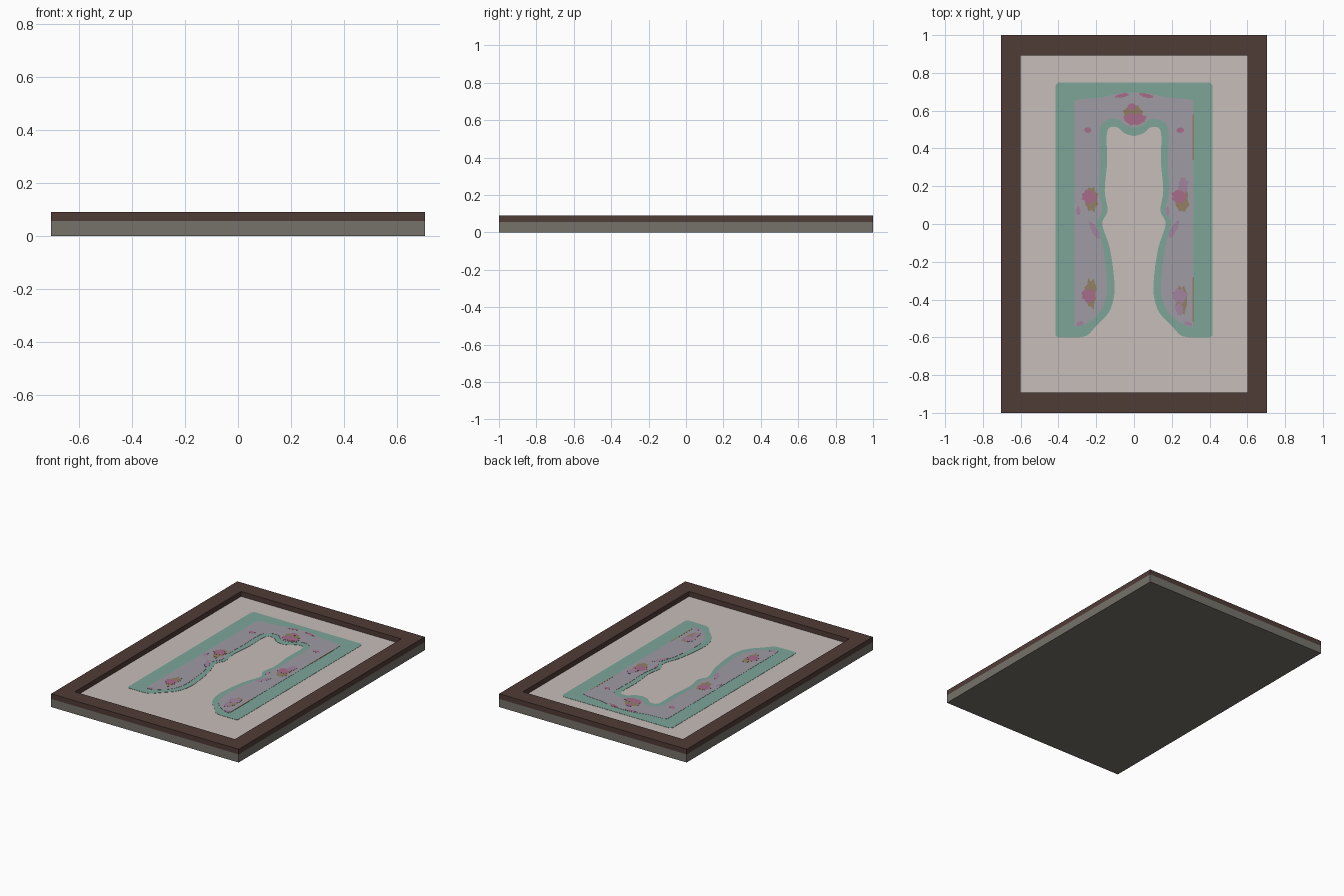
import bpy, bmesh, math, random
from mathutils import Vector

if "Cube" in bpy.data.objects:
    bpy.data.objects.remove(bpy.data.objects["Cube"])

random.seed(4)


def material(name, r, g, b):
    lin = [((c / 255 + 0.055) / 1.055) ** 2.4 for c in (r, g, b)]
    m = bpy.data.materials.new(name)
    m.diffuse_color = (*lin, 1)
    m.use_nodes = True
    m.node_tree.nodes["Principled BSDF"].inputs["Base Color"].default_value = m.diffuse_color
    return m


BROWN = material("dark brown wood", 80, 60, 54)
GREY = material("backing grey", 118, 114, 107)
CANVAS = material("pale canvas", 199, 190, 184)
TEAL = material("teal paint", 125, 165, 153)
MAUVE = material("grey mauve paint", 159, 156, 164)
PINK = material("rose paint", 166, 108, 138)
OLIVE = material("olive paint", 146, 128, 100)
PURPLE = material("lilac paint", 164, 132, 160)


def plate(name, pts, z0, z1, mat):
    """Closed outline (counter-clockwise or not) extruded from z0 to z1."""
    bm = bmesh.new()
    low = [bm.verts.new((x, y, z0)) for x, y in pts]
    top = [bm.verts.new((x, y, z1)) for x, y in pts]
    bm.faces.new(low[::-1])
    bm.faces.new(top)
    n = len(pts)
    for i in range(n):
        j = (i + 1) % n
        bm.faces.new((low[i], low[j], top[j], top[i]))
    bmesh.ops.recalc_face_normals(bm, faces=bm.faces)
    bmesh.ops.triangulate(bm, faces=[f for f in bm.faces if len(f.verts) > 4])
    return finish(name, bm, mat)


def finish(name, bm, mat):
    me = bpy.data.meshes.new(name)
    bm.to_mesh(me)
    bm.free()
    me.materials.append(mat)
    ob = bpy.data.objects.new(name, me)
    bpy.context.collection.objects.link(ob)
    return ob


def rect(w, h):
    return [(-w, -h), (w, -h), (w, h), (-w, h)]


def smooth(pts, steps=4):
    """Catmull-Rom curve through the points."""
    p = [Vector(q) for q in pts]
    p = [p[0]] + p + [p[-1]]
    out = []
    for i in range(1, len(p) - 2):
        a, b, c, d = p[i - 1:i + 3]
        for s in range(steps):
            t = s / steps
            v = 0.5 * (2 * b + (c - a) * t + (2 * a - 5 * b + 4 * c - d) * t * t
                       + (3 * b - a - 3 * c + d) * t ** 3)
            out.append((v.x, v.y))
    return out + [tuple(pts[-1])]


def arch(outer, inner):
    """Right half outline (outer going up, inner going down) mirrored to a full arch."""
    inner = smooth(inner)
    left = [(-x, y) for x, y in reversed(outer) if x > 0]
    left_inner = [(-x, y) for x, y in inner if x > 0]
    return outer + left + left_inner[::-1] + inner


# backing board, canvas and frame
plate("backing_board", rect(0.705, 1.0), 0, 0.055, GREY)
plate("canvas", rect(0.602, 0.892), 0.0545, 0.0565, CANVAS)

bm = bmesh.new()
rings = [[bm.verts.new((x, y, z)) for x, y in rect(w, h)]
         for w, h, z in ((0.705, 1, 0.055), (0.705, 1, 0.09), (0.602, 0.892, 0.09), (0.602, 0.892, 0.055))]
for k in range(4):
    a, b = rings[k], rings[(k + 1) % 4]
    for i in range(4):
        j = (i + 1) % 4
        bm.faces.new((a[i], a[j], b[j], b[i]))
bmesh.ops.recalc_face_normals(bm, faces=bm.faces)
finish("frame", bm, BROWN)

# painted teal arch; outlines run from the foot up to the top centre, then down the inside
teal_out = [(0.405, -0.60), (0.415, -0.59), (0.415, 0.735), (0.40, 0.75)]
teal_in = [(0, 0.465), (0.05, 0.48), (0.085, 0.51), (0.13, 0.51), (0.145, 0.46), (0.142, 0.33),
           (0.155, 0.18), (0.14, 0.07), (0.168, 0.0), (0.13, -0.12), (0.107, -0.27),
           (0.105, -0.38), (0.135, -0.47), (0.20, -0.54), (0.245, -0.588), (0.29, -0.60)]
plate("teal_border", arch(teal_out, teal_in), 0.056, 0.058, TEAL)

# mauve arch inside it
mauve_out = [(0.315, -0.53), (0.315, 0.65), (0.29, 0.66), (0.17, 0.67), (0.08, 0.692), (0, 0.697)]
mauve_in = [(0, 0.51), (0.05, 0.525), (0.085, 0.555), (0.14, 0.55), (0.182, 0.50), (0.18, 0.33),
            (0.185, 0.18), (0.168, 0.07), (0.198, 0.0), (0.165, -0.12), (0.147, -0.27),
            (0.145, -0.37), (0.17, -0.45), (0.22, -0.505), (0.27, -0.535), (0.31, -0.545)]
plate("mauve_border", arch(mauve_out, mauve_in), 0.0575, 0.0592, MAUVE)


def petal_blob(name, x, y, rx, ry, mat, layer, turn=0.0):
    """Ragged painted patch."""
    pts = []
    for i in range(16):
        a = 2 * math.pi * i / 16
        r = random.uniform(0.85, 1.1) if i % 2 else random.uniform(0.65, 0.9)
        u, v = rx * r * math.cos(a), ry * r * math.sin(a)
        pts.append((x + u * math.cos(turn) - v * math.sin(turn),
                    y + u * math.sin(turn) + v * math.cos(turn)))
    plate(name, pts, 0.0588, 0.0598 + 0.0006 * layer, mat)


# flowers: leaves, then petals
petal_blob("top_leaves", 0, 0.575, 0.06, 0.065, OLIVE, 0)
petal_blob("top_petals", 0.005, 0.555, 0.065, 0.035, PINK, 1)
petal_blob("top_bud", -0.01, 0.62, 0.025, 0.02, PINK, 1)
for side, name in ((-1, "left"), (1, "right")):
    x = 0.24 * side
    petal_blob(name + "_middle_leaves", x + 0.015, 0.13, 0.04, 0.075, OLIVE, 0)
    petal_blob(name + "_middle_petals", x, 0.145, 0.045, 0.04, PINK, 1)
    petal_blob(name + "_lower_leaves", x + 0.012, -0.385 + 0.015 * -side, 0.035, 0.085, OLIVE, 0)
    petal_blob(name + "_lower_petals", x, -0.38, 0.045, 0.042, PINK if side < 0 else PURPLE, 1)
    petal_blob(name + "_small_bud", x * 1.02, 0.497, 0.022, 0.016, PINK, 0)
    petal_blob(name + "_waist_ribbon", 0.21 * side, -0.03, 0.018, 0.06, PURPLE, 0, 0.5 * -side)
    petal_blob(name + "_foot_petal", 0.285 * side, -0.527, 0.025, 0.013, PURPLE, 0, 0.3 * -side)
    petal_blob(name + "_top_ribbon", 0.065 * side, 0.68, 0.04, 0.012, PINK, 0, 0.2 * -side)
petal_blob("right_upper_petals", 0.26, 0.205, 0.03, 0.045, PURPLE, 1)
petal_blob("right_low_bud", 0.24, -0.45, 0.025, 0.035, PURPLE, 0.5)
petal_blob("left_side_petal", -0.295, 0.07, 0.015, 0.025, PURPLE, 0)
petal_blob("right_side_petal", 0.178, 0.07, 0.009, 0.03, PURPLE, 0)

# thin olive edge lines
for y, h in ((0.46, 0.12), (-0.40, 0.12)):
    plate("right_edge_line", [(0.310, y - h), (0.317, y - h), (0.317, y + h), (0.310, y + h)],
          0.0575, 0.0597, OLIVE)
